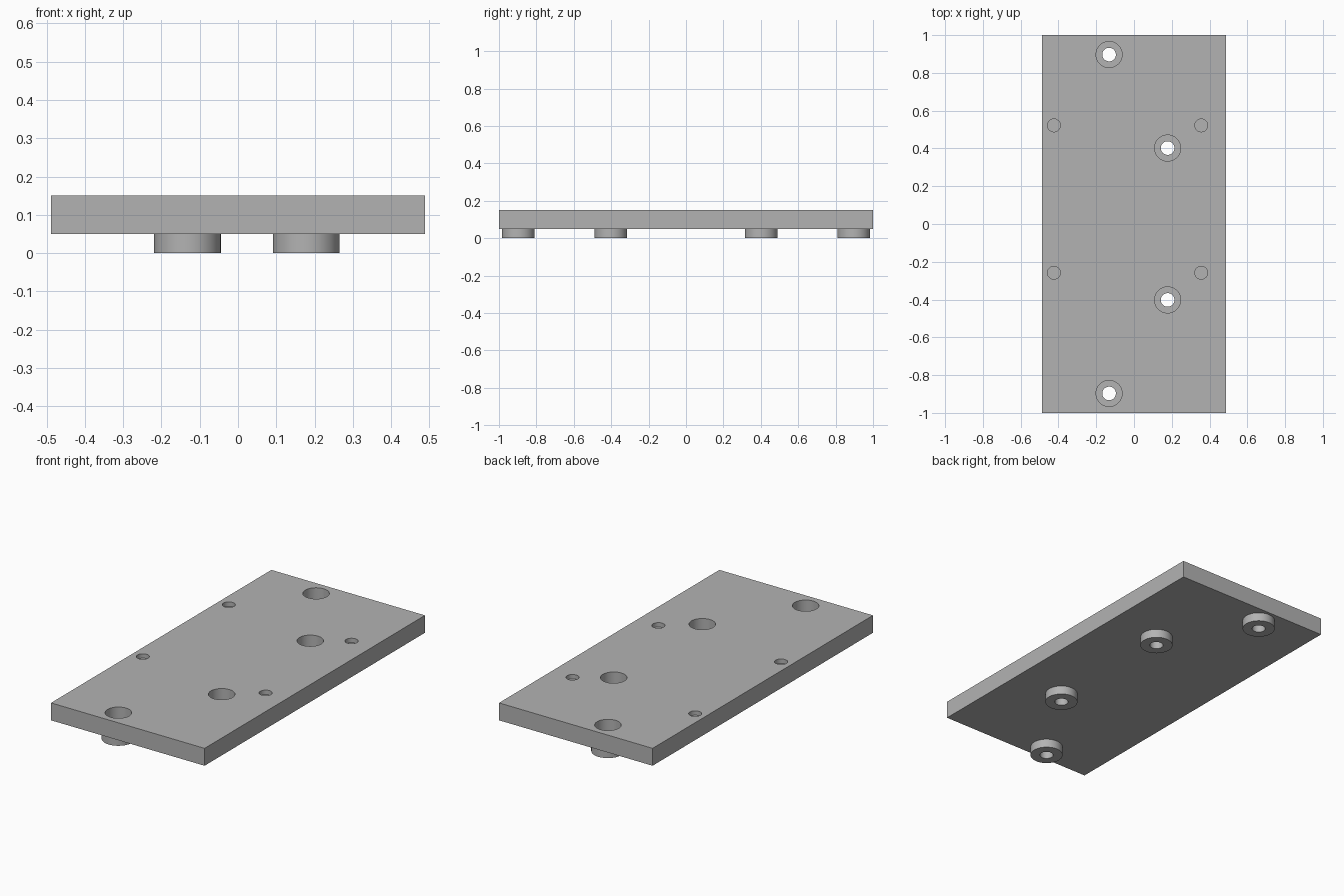
import bpy
import bmesh
import math
from mathutils import Matrix

default_cube = bpy.data.objects.get("Cube")
if default_cube:
    bpy.data.objects.remove(default_cube, do_unlink=True)

HALF_X, HALF_Y = 0.488, 1.0
BOTTOM, TOP = 0.05, 0.15
BOSSES = [(x, s * y) for x, y in ((-0.132, 0.897), (0.178, 0.402)) for s in (1, -1)]
BLIND_HOLES = [(x, y) for x in (-0.424, 0.356) for y in (0.522, -0.258)]
BOSS_R, BORE_R, SCREW_R, BLIND_R = 0.087, 0.069, 0.036, 0.034
BLIND_DEPTH = 0.025

grey = bpy.data.materials.new("plain_grey")
grey.use_nodes = True
colour = (0.45, 0.45, 0.45, 1)
grey.diffuse_color = colour
grey.node_tree.nodes["Principled BSDF"].inputs["Base Color"].default_value = colour


def add_cylinder(bm, x, y, radius, z0, z1):
    bmesh.ops.create_cone(bm, cap_ends=True, segments=64, radius1=radius, radius2=radius,
                          depth=z1 - z0, matrix=Matrix.Translation((x, y, (z0 + z1) / 2)))


def finish(name, bm):
    mesh = bpy.data.meshes.new(name)
    bm.to_mesh(mesh)
    bm.free()
    mesh.materials.append(grey)
    obj = bpy.data.objects.new(name, mesh)
    bpy.context.collection.objects.link(obj)
    return obj


def select_only(obj):
    bpy.ops.object.select_all(action='DESELECT')
    obj.select_set(True)
    bpy.context.view_layer.objects.active = obj


def drill(target, cutter):
    cutter.hide_render = True
    mod = target.modifiers.new("holes", 'BOOLEAN')
    mod.operation, mod.solver, mod.object = 'DIFFERENCE', 'EXACT', cutter
    select_only(target)
    bpy.ops.object.modifier_apply(modifier=mod.name)
    bpy.data.objects.remove(cutter, do_unlink=True)
    bpy.ops.object.shade_smooth_by_angle(angle=math.radians(30))


# Base plate with screw-head bores and shallow blind holes
bm = bmesh.new()
bmesh.ops.create_cube(bm, size=1, matrix=Matrix.Translation((0, 0, (BOTTOM + TOP) / 2))
                      @ Matrix.Diagonal((2 * HALF_X, 2 * HALF_Y, TOP - BOTTOM, 1)))
plate = finish("base_plate", bm)
bm = bmesh.new()
for x, y in BOSSES:
    add_cylinder(bm, x, y, BORE_R, 0, 0.2)
for x, y in BLIND_HOLES:
    add_cylinder(bm, x, y, BLIND_R, TOP - BLIND_DEPTH, 0.2)
drill(plate, finish("plate_cutter", bm))

# Round feet below the plate, each with a screw hole
for i, (x, y) in enumerate(BOSSES, 1):
    bm = bmesh.new()
    add_cylinder(bm, x, y, BOSS_R, 0, BOTTOM)
    foot = finish(f"round_foot_{i}", bm)
    bm = bmesh.new()
    add_cylinder(bm, x, y, SCREW_R, -0.1, 0.1)
    drill(foot, finish("screw_cutter", bm))
